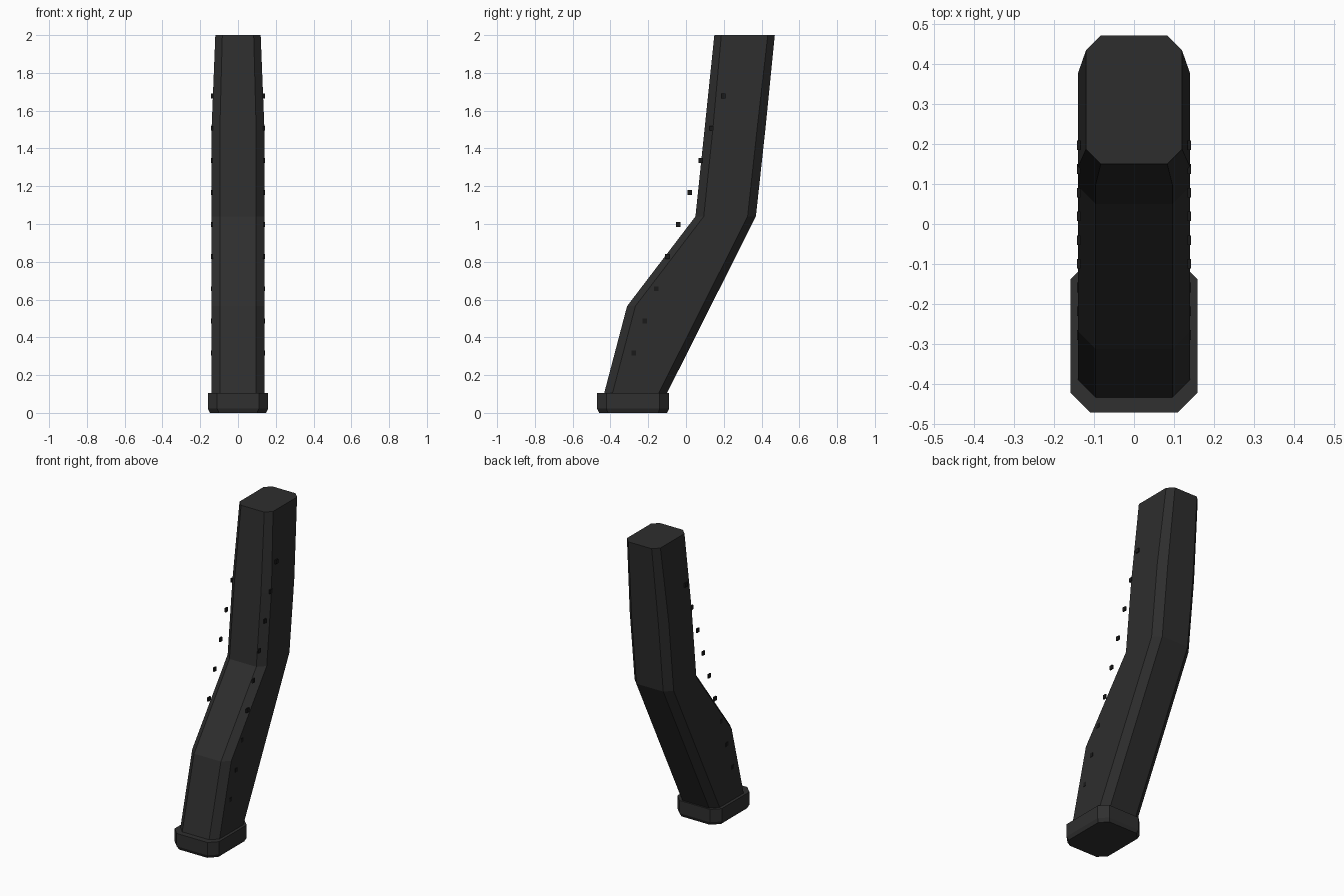
import bpy, bmesh

if "Cube" in bpy.data.objects:
    bpy.data.objects.remove(bpy.data.objects["Cube"])


def material(name, v):
    m = bpy.data.materials.new(name)
    m.diffuse_color = (v, v, v, 1)
    m.use_nodes = True
    m.node_tree.nodes["Principled BSDF"].inputs["Base Color"].default_value = m.diffuse_color
    return m


body_mat = material("dark grey metal", 0.027)
base_mat = material("dark grey plastic", 0.029)
hole_mat = material("near black", 0.010)


def finish(name, bm, mat):
    bmesh.ops.recalc_face_normals(bm, faces=bm.faces)
    me = bpy.data.meshes.new(name)
    bm.to_mesh(me)
    bm.free()
    me.materials.append(mat)
    ob = bpy.data.objects.new(name, me)
    bpy.context.collection.objects.link(ob)
    return ob


def octagon(z, w, y0, y1, c):
    """Rectangle with chamfered corners at height z."""
    return [(w - c, y0, z), (w, y0 + c, z), (w, y1 - c, z), (w - c, y1, z),
            (c - w, y1, z), (-w, y1 - c, z), (-w, y0 + c, z), (c - w, y0, z)]


def loft(name, sections, mat):
    bm = bmesh.new()
    rings = [[bm.verts.new(p) for p in octagon(*s)] for s in sections]
    for a, b in zip(rings, rings[1:]):
        for i in range(8):
            j = (i + 1) % 8
            bm.faces.new((a[i], a[j], b[j], b[i]))
    bm.faces.new(rings[0][::-1])
    bm.faces.new(rings[-1])
    return finish(name, bm, mat)


# Bent body: z, half width, front y, back y, chamfer
loft("magazine_body", [
    (0.09, 0.14, -0.437, -0.108, 0.044),
    (0.565, 0.14, -0.312, 0.131, 0.044),
    (1.04, 0.14, 0.05, 0.37, 0.044),
    (1.50, 0.14, 0.098, 0.42, 0.044),
    (2.00, 0.12, 0.15, 0.47, 0.037)], body_mat)

# Base plate with bevelled lower edge
loft("base_plate", [
    (0.0, 0.148, -0.46, -0.10, 0.047),
    (0.022, 0.159, -0.47, -0.09, 0.049),
    (0.105, 0.159, -0.47, -0.09, 0.049)], base_mat)

# Slanted row of small square markers on both sides
bm = bmesh.new()
for i in range(9):
    y, z = -0.277 + 0.0592 * i, 0.317 + 0.17 * i
    for side in (-1, 1):
        vs = bmesh.ops.create_cube(bm, size=1)["verts"]
        bmesh.ops.scale(bm, vec=(0.009, 0.024, 0.026), verts=vs)
        bmesh.ops.translate(bm, vec=(side * 0.138, y, z), verts=vs)
finish("side_markers", bm, hole_mat)
